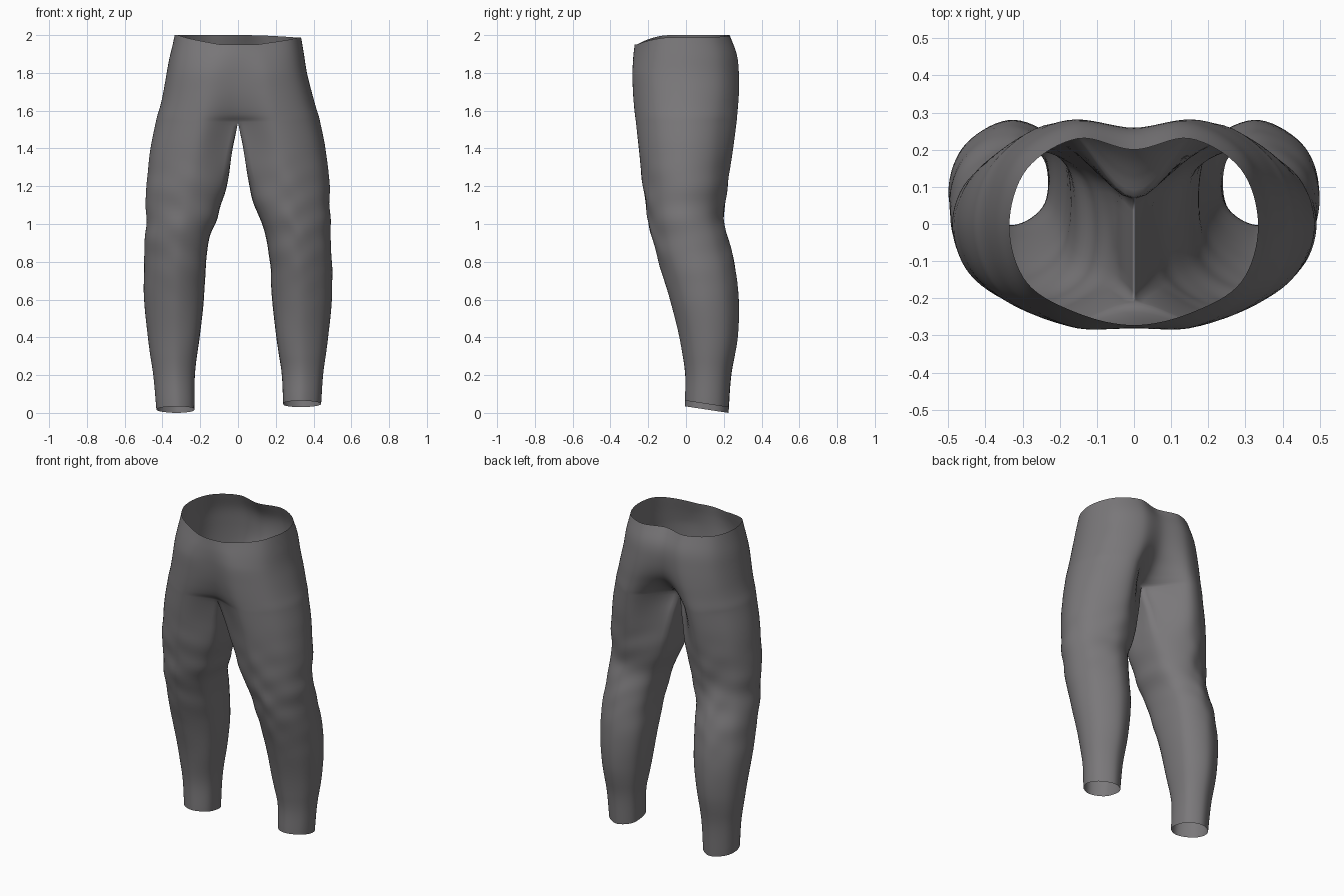
import bpy, bmesh, math

if "Cube" in bpy.data.objects:
    bpy.data.objects.remove(bpy.data.objects["Cube"])

# Half-body profile: z, inner x, outer x, front y, back y, inner/centre front y, inner/centre back y
ROWS = [
    (0.00, .237, .440, -.005, .225, .05, .170),
    (0.20, .228, .452, -.005, .240, .055, .185),
    (0.40, .200, .477, -.035, .274, .03, .20),
    (0.60, .177, .497, -.085, .279, .00, .20),
    (0.80, .165, .497, -.145, .255, -.06, .17),
    (0.95, .140, .490, -.185, .215, -.10, .13),
    (1.05, .100, .487, -.205, .200, -.12, .11),
    (1.20, .060, .485, -.228, .220, -.145, .11),
    (1.40, .028, .463, -.250, .248, -.178, .09),
    (1.54, .000, .435, -.265, .265, -.210, .07),
    (1.57, .000, .428, -.268, .270, -.232, .115),
    (1.62, .000, .412, -.272, .275, -.252, .175),
    (1.70, .000, .390, -.275, .280, -.270, .235),
    (1.80, .000, .365, -.275, .277, -.280, .258),
    (1.90, .000, .350, -.262, .265, -.280, .250),
    (2.00, .000, .334, -.240, .230, -.272, .200),
]
CROTCH = 1.54
SEG = 8            # samples per section span
OUT = 6 * SEG      # index of the back-centre point


def slope(i, k):
    a, b = max(i - 1, 0), min(i + 1, len(ROWS) - 1)
    return (ROWS[b][k] - ROWS[a][k]) / (ROWS[b][0] - ROWS[a][0])


def profile(z):
    """Smooth interpolation of the profile table at height z."""
    i = 0
    while i < len(ROWS) - 2 and z > ROWS[i + 1][0]:
        i += 1
    h = ROWS[i + 1][0] - ROWS[i][0]
    t = (z - ROWS[i][0]) / h
    a, b = 2 * t**3 - 3 * t**2 + 1, t**3 - 2 * t**2 + t
    c, d = 1 - a, t**3 - t**2
    return [a * ROWS[i][k] + b * h * slope(i, k) + c * ROWS[i + 1][k] + d * h * slope(i + 1, k)
            for k in range(1, 7)]


def spline(p0, p1, p2, p3, t):
    return [0.5 * (2 * b + (c - a) * t + (2 * a - 5 * b + 4 * c - d) * t * t
                   + (3 * b - a - 3 * c + d) * t**3) for a, b, c, d in zip(p0, p1, p2, p3)]


def mix(p, q, t):
    return [a + (b - a) * t for a, b in zip(p, q)]


def section(z, side):
    """Closed leg ring below the crotch, open half ring above it."""
    xi, xo, yf, yb, cf, cb = profile(z)
    leg = z <= CROTCH + 1e-6
    xi = max(xi, 0) if z < CROTCH - 1e-6 else 0
    k = min(1, max(0, (CROTCH - z) / .5))      # 0 = hip shape, 1 = round leg
    k = k * k * (3 - 2 * k)
    ym, hy = (yf + yb) / 2, (yb - yf) / 2
    P = [(.06 * k, cf), (.45, yf), (.86, ym - .65 * hy), (1, ym),
         (.86, ym + .65 * hy), (.45, yb), (.06 * k, cb)]
    Q = [mix((-.45, yf), P[6], k)] + P + [mix((-.45, yb), P[0], k)]
    pts = []
    for s in range(6):
        pts += [spline(*Q[s:s + 4], j / SEG) for j in range(SEG)]
    pts.append(list(P[6]))
    if leg:                                   # inner side of the leg
        pts += [spline(P[5], P[6], P[0], P[1], j / SEG) for j in range(1, SEG)]
    res = []
    fade = math.exp(-((z - 1.02) / .28)**2) * min(1, max(0, (1.5 - z) / .25))
    low = max(0, 1 - z / .3)
    for u, y in pts:
        x = xi + max(u, 0) * (xo - xi)
        # soft cloth folds around the thigh and knee
        ang = math.atan2(y - ym, u - .5)
        w = .003 * fade * (math.sin(25 * z + 2 * math.sin(ang + side) + 2 * ang)
                           + .5 * math.sin(43 * z - 3 * ang + side))
        x = max(x + w * math.cos(ang), 0)
        y += w * math.sin(ang)
        # sloped hem and dipped front waist
        zz = z + low * ((.03 if side > 0 else 0)
                        + .035 * min(1, max(0, (.225 - y) / .23)))
        front = min(1, max(0, (-y - .08) / .18))
        top = max(0, (z - 1.8) / .2)
        zz -= top * .05 * front**2
        # right hip slightly lower, left hip slightly fuller
        if side > 0:
            zz -= top * .012 * min(1, x / .3)**2
        else:
            x = x * (1 + .035 * math.exp(-((z - 1.82) / .12)**2)) - .008 * low
        res.append((x * side, y, zz))
    return res


def loft_half(bm, side):
    """Loft one leg and its half of the seat."""
    levels = [CROTCH * i / 64 for i in range(65)]
    levels += [CROTCH + (2 - CROTCH) * (i / 26)**1.3 for i in range(1, 27)]
    rings = [[bm.verts.new(p) for p in section(z, side)] for z in levels]
    for lo, hi in zip(rings, rings[1:]):
        n = len(lo) if len(hi) == len(lo) > OUT + 1 else OUT
        for i in range(n):
            j = (i + 1) % len(lo)
            f = [lo[i], lo[j], hi[j], hi[i]]
            bm.faces.new(f if side > 0 else f[::-1])


# Trousers: both halves joined along the centre seam
bm = bmesh.new()
for side in (1, -1):
    loft_half(bm, side)
seam = [v for v in bm.verts if abs(v.co.x) < 1e-4 and v.co.z > 1.53]
bmesh.ops.remove_doubles(bm, verts=seam, dist=1e-4)
mesh = bpy.data.meshes.new("trousers")
bm.to_mesh(mesh)
bm.free()
mesh.polygons.foreach_set("use_smooth", [True] * len(mesh.polygons))
trousers = bpy.data.objects.new("trousers", mesh)
bpy.context.collection.objects.link(trousers)

# Dark grey cloth
cloth = bpy.data.materials.new("dark_cloth")
cloth.diffuse_color = (.195, .188, .195, 1)
cloth.use_nodes = True
cloth.node_tree.nodes["Principled BSDF"].inputs["Base Color"].default_value = cloth.diffuse_color
mesh.materials.append(cloth)
